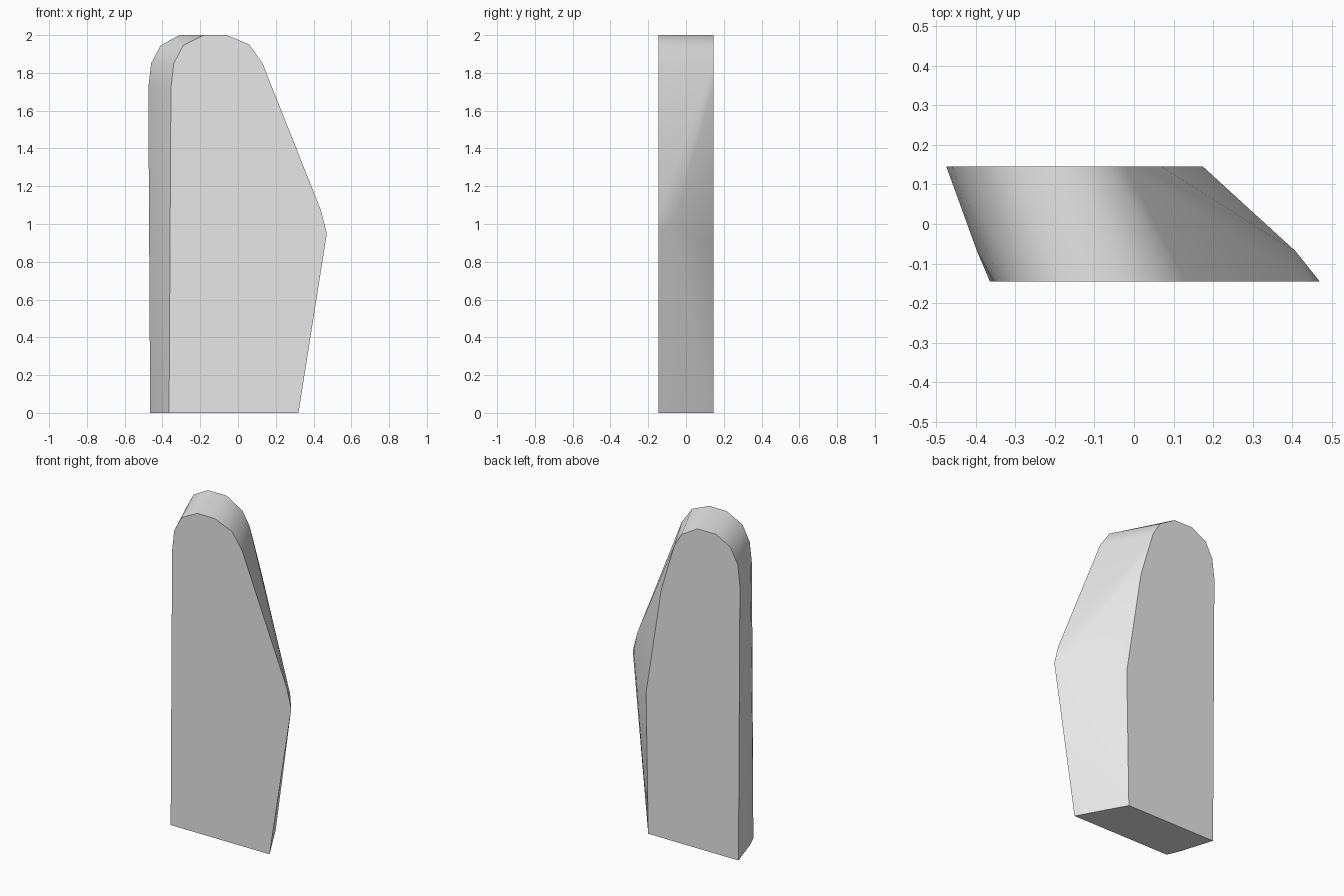
import bpy
import bmesh
import math

cube = bpy.data.objects.get("Cube")
if cube:
    bpy.data.objects.remove(cube, do_unlink=True)

HALF_DEPTH = 0.145

# Outlines of the two flat ends, as (x, z)
FRONT = [(-0.365, 0), (0.32, 0), (0.47, 0.95), (0.44, 1.07), (0.13, 1.85),
         (0.06, 1.95), (-0.06, 2), (-0.18, 2), (-0.29, 1.945),
         (-0.34, 1.85), (-0.355, 1.72)]
BACK = [(-0.465, 0), (0.16, 0), (0.175, 0.88), (0.07, 1.55), (0.02, 1.72),
        (-0.02, 1.85), (-0.07, 1.935), (-0.18, 2), (-0.31, 2),
        (-0.41, 1.945), (-0.46, 1.85), (-0.475, 1.72)]
# Slight bulge of the flanks between the ends
FLANK = [(-0.397, 0), (-0.397, 1.72), (0.41, 1.0)]

stone_grey = bpy.data.materials.new("light_grey")
stone_grey.use_nodes = True
colour = (0.8, 0.8, 0.8, 1)
stone_grey.diffuse_color = colour
for node in stone_grey.node_tree.nodes:
    if node.type == 'BSDF_PRINCIPLED':
        node.inputs["Base Color"].default_value = colour

# Slab: convex skin stretched over the outlines
bm = bmesh.new()
for outline, y in ((FRONT, -HALF_DEPTH), (FLANK, -0.07), (BACK, HALF_DEPTH)):
    for x, z in outline:
        bm.verts.new((x, y, z))
hull = bmesh.ops.convex_hull(bm, input=bm.verts[:])
loose = [v for v in bm.verts if not v.link_faces]
bmesh.ops.delete(bm, geom=loose, context='VERTS')
bmesh.ops.dissolve_limit(bm, angle_limit=math.radians(0.5),
                         verts=bm.verts[:], edges=bm.edges[:])
bmesh.ops.recalc_face_normals(bm, faces=bm.faces[:])
mesh = bpy.data.meshes.new("slab")
bm.to_mesh(mesh)
bm.free()
mesh.materials.append(stone_grey)

slab = bpy.data.objects.new("slab", mesh)
bpy.context.collection.objects.link(slab)
bpy.ops.object.select_all(action='DESELECT')
slab.select_set(True)
bpy.context.view_layer.objects.active = slab
bpy.ops.object.shade_smooth_by_angle(angle=math.radians(35))
